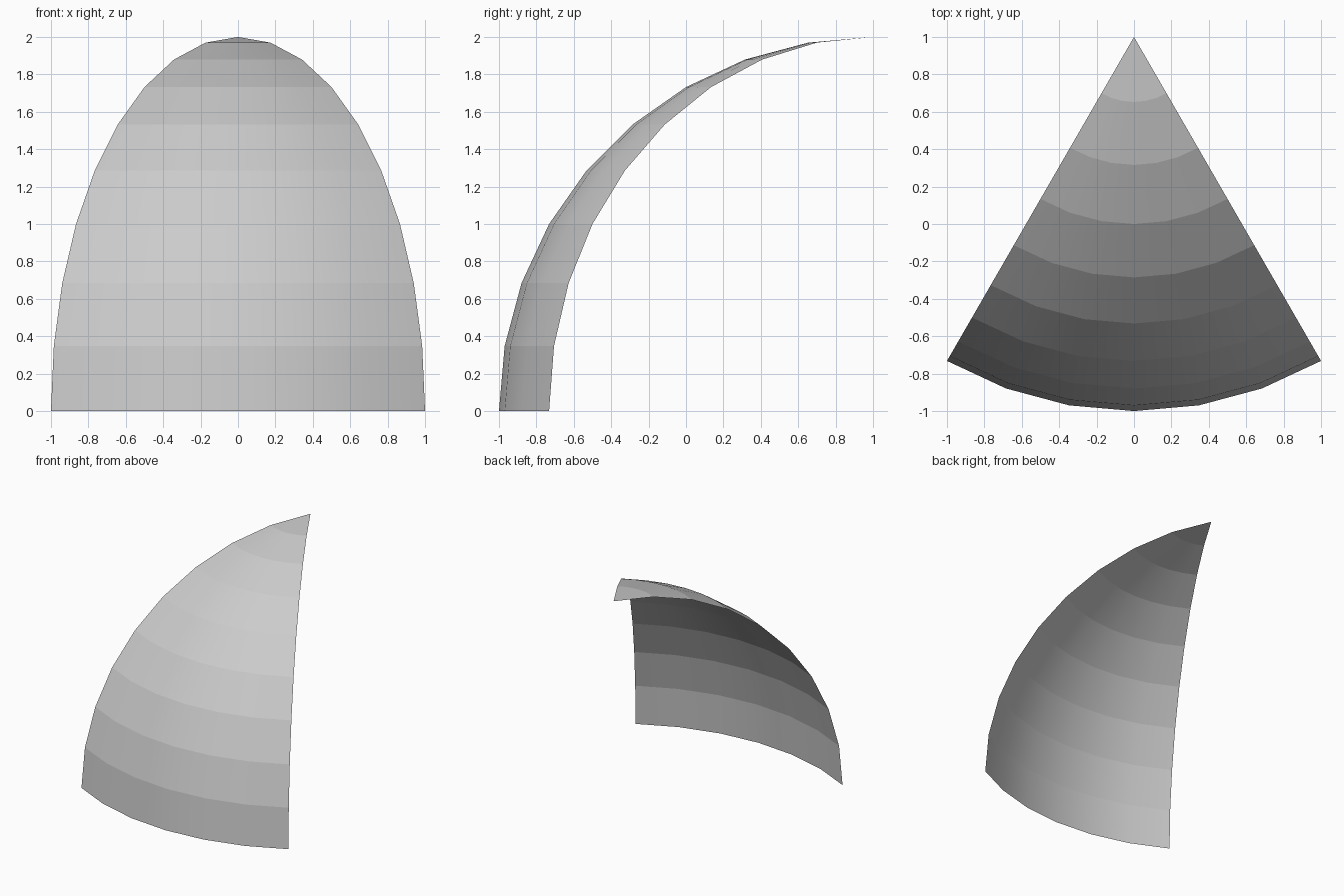
import bpy, bmesh
from math import radians, sin, cos
from mathutils import Vector

if "Cube" in bpy.data.objects:
    bpy.data.objects.remove(bpy.data.objects["Cube"])

RADIUS, RINGS, COLUMNS = 2.0, 9, 6
CENTRE = Vector((0, 1, 0))

# Quarter-circle profile at the left edge of the 60 degree wedge
bm = bmesh.new()
side = Vector((sin(radians(-30)), -cos(radians(-30)), 0))
points = []
for i in range(RINGS + 1):
    a = radians(90 * i / RINGS)
    points.append(bm.verts.new(CENTRE + RADIUS * (side * cos(a) + Vector((0, 0, sin(a))))))
edges = [bm.edges.new(pair) for pair in zip(points, points[1:])]

# Sweep the profile around the vertical axis, closing to a point at the top
bmesh.ops.spin(bm, geom=points + edges, cent=CENTRE, axis=(0, 0, 1),
               angle=radians(60), steps=COLUMNS)
bmesh.ops.remove_doubles(bm, verts=bm.verts[:], dist=1e-4)

# Outward normals, smooth around each band with a crease between bands
bm.normal_update()
for f in bm.faces:
    if f.normal.dot(f.calc_center_median() - CENTRE) < 0:
        f.normal_flip()
    f.smooth = True
for e in bm.edges:
    e.smooth = abs(e.verts[0].co.z - e.verts[1].co.z) > 1e-4

mesh = bpy.data.meshes.new("dome_segment")
bm.to_mesh(mesh)
bm.free()
bpy.context.collection.objects.link(bpy.data.objects.new("dome_segment", mesh))
